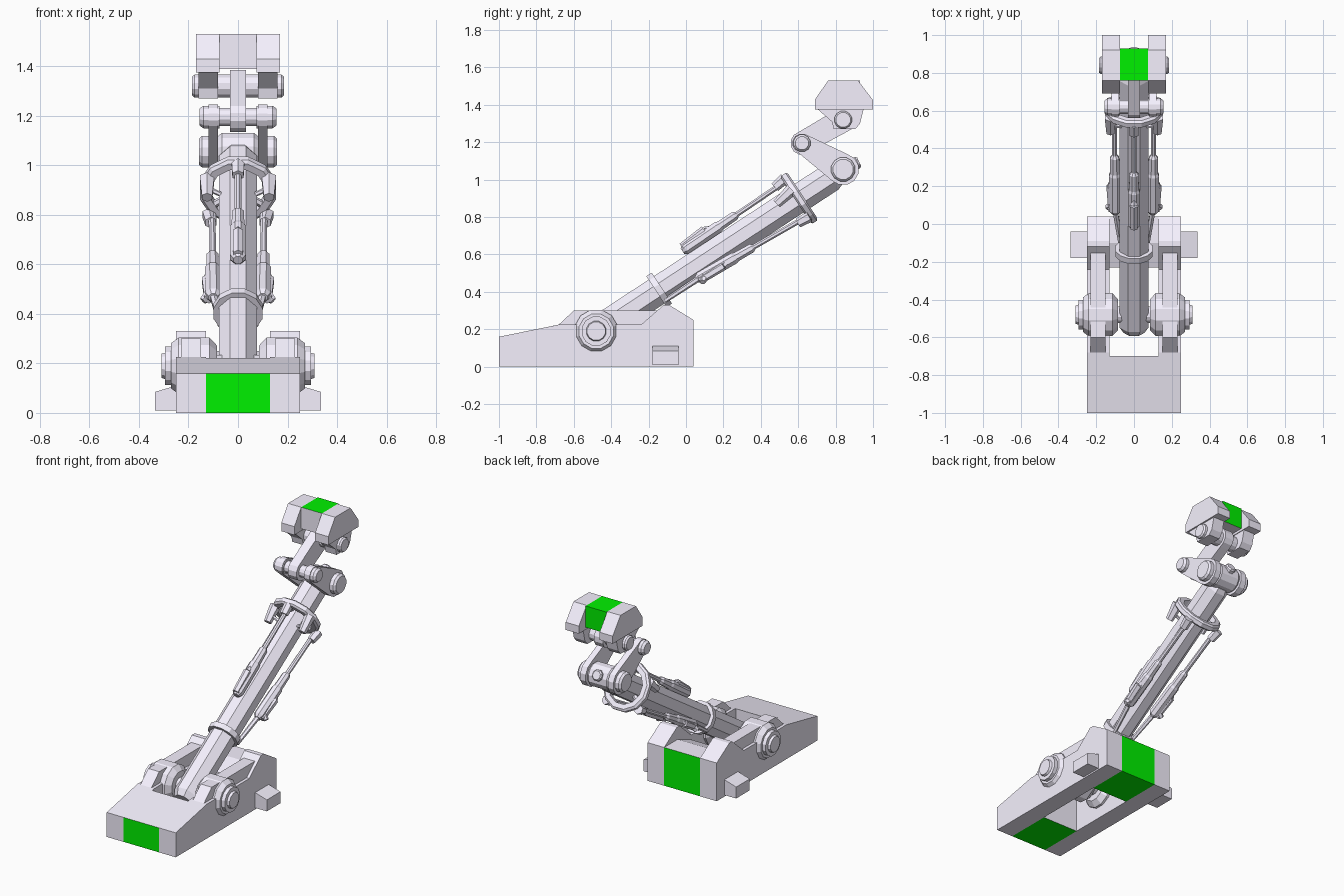
import bpy, bmesh, math
from mathutils import Vector

if "Cube" in bpy.data.objects:
    bpy.data.objects.remove(bpy.data.objects["Cube"])

pale = bpy.data.materials.new("pale_grey")
pale.diffuse_color = (0.92, 0.885, 1.0, 1)
pale.use_nodes = True
pale.node_tree.nodes["Principled BSDF"].inputs["Base Color"].default_value = pale.diffuse_color
green = bpy.data.materials.new("green")
green.diffuse_color = (0.0, 0.88, 0.0, 1)
green.use_nodes = True
green.node_tree.nodes["Principled BSDF"].inputs["Base Color"].default_value = green.diffuse_color


def finish(name, bm, is_green=None):
    bmesh.ops.recalc_face_normals(bm, faces=bm.faces[:])
    me = bpy.data.meshes.new(name)
    me.materials.append(pale)
    if is_green:
        me.materials.append(green)
        bm.normal_update()
        for f in bm.faces:
            f.material_index = int(is_green(f.normal))
    bm.to_mesh(me)
    bm.free()
    ob = bpy.data.objects.new(name, me)
    bpy.context.collection.objects.link(ob)
    return ob


def slab(name, profile, x0, x1, is_green=None):
    """Side profile (y, z) extruded along x."""
    bm = bmesh.new()
    a = [bm.verts.new((x0, y, z)) for y, z in profile]
    b = [bm.verts.new((x1, y, z)) for y, z in profile]
    bm.faces.new(a)
    bm.faces.new(b)
    n = len(a)
    for i in range(n):
        j = (i + 1) % n
        bm.faces.new((a[i], a[j], b[j], b[i]))
    return finish(name, bm, is_green)


def lathe(name, origin, axis, stations, seg=12, closed=False, phase=0.5):
    """Turned part: stations are (distance along axis, radius)."""
    o, d = Vector(origin), Vector(axis).normalized()
    p = Vector((1, 0, 0)) if abs(d.x) < 0.9 else Vector((0, 1, 0))
    p = (p - d * p.dot(d)).normalized()
    q = d.cross(p)
    bm = bmesh.new()
    rings = []
    for t, r in stations:
        angs = [2 * math.pi * (i + phase) / seg for i in range(seg)]
        rings.append([bm.verts.new(o + d * t + (p * math.cos(a) + q * math.sin(a)) * r) for a in angs])
    pairs = list(zip(rings, rings[1:])) + ([(rings[-1], rings[0])] if closed else [])
    for a, b in pairs:
        for i in range(seg):
            j = (i + 1) % seg
            bm.faces.new((a[i], a[j], b[j], b[i]))
    if not closed:
        bm.faces.new(rings[0])
        bm.faces.new(rings[-1])
    return finish(name, bm)


def link(name, c0, r0, c1, r1, x0, x1, seg=12):
    """Round-ended link between two pivots (y, z)."""
    bm = bmesh.new()
    for x in (x0, x1):
        for (y, z), r in ((c0, r0), (c1, r1)):
            for i in range(seg):
                a = 2 * math.pi * (i + .5) / seg
                bm.verts.new((x, y + r * math.cos(a), z + r * math.sin(a)))
    res = bmesh.ops.convex_hull(bm, input=bm.verts[:])
    junk = {g for g in res["geom_interior"] if isinstance(g, bmesh.types.BMVert)}
    bmesh.ops.delete(bm, geom=list(junk), context='VERTS')
    bmesh.ops.dissolve_limit(bm, angle_limit=0.02, verts=bm.verts[:], edges=bm.edges[:])
    return finish(name, bm)


X = (1, 0, 0)
HINGE, WRIST, ELBOW, NECK = (-.48, .19), (.84, 1.055), (.62, 1.195), (.84, 1.32)

# Base centre blocks with an open slot between them
slab("base_front_centre", [(-1, 0), (-1, .16), (-.7, .221), (-.7, 0)], -.13, .13,
     lambda n: n.y < -.9 or n.z < -.9)
slab("base_rear_centre", [(-.23, 0), (-.23, .2), (-.1, .25), (.04, .25), (.04, 0)], -.13, .13,
     lambda n: n.y > .9 or n.z < -.9)

for s, side in ((-1, "left"), (1, "right")):
    # Base rail, hinge bracket and foot block
    slab(f"base_rail_{side}", [(-1, 0), (-1, .16), (-.68, .225), (-.24, .225), (-.12, .33),
                               (-.09, .33), (.04, .25), (.04, 0)], s * .13, s * .25)
    slab(f"hinge_bracket_{side}", [(-.68, .2), (-.68, .225), (-.6, .3), (-.15, .3), (-.15, .2)],
         s * .15, s * .23)
    bm = bmesh.new()
    sec = [(.24, .01), (.335, .01), (.335, .085), (.25, .11), (.24, .11)]
    a = [bm.verts.new((s * x, -.18, z)) for x, z in sec]
    f = bm.faces.new(a)
    g = bmesh.ops.extrude_face_region(bm, geom=[f])["geom"]
    bmesh.ops.translate(bm, vec=(0, .14, 0), verts=[v for v in g if isinstance(v, bmesh.types.BMVert)])
    if f.is_valid and len(bm.faces) < 7:
        bm.faces.new(a)
    finish(f"side_foot_{side}", bm)
    # Hinge drum
    lathe(f"hinge_drum_{side}", (0, *HINGE), (s, 0, 0),
          [(.085, .085), (.115, .118), (.24, .118), (.27, .095), (.27, .08), (.295, .08), (.295, .055),
           (.31, .05)])
lathe("hinge_shaft", (0, *HINGE), X, [(-.1, .045), (.1, .045)])

# Boom: coordinates t along the axis, n above it
o = Vector((0, *HINGE))
u = (Vector((0, *WRIST)) - o).normalized()
nv = Vector((0, -u.z, u.y))


def boom(x, t, n):
    return o + u * t + nv * n + Vector((x, 0, 0))


lathe("boom_tube", o, u, [(-.1, .06), (-.06, .083), (1.5, .083), (1.53, .07)], 8)
lathe("lower_collar", o, u, [(.385, .075), (.385, .102), (.42, .102), (.42, .075)], 12, True)
lathe("upper_collar", o, u, [(1.275, .115), (1.275, .145), (1.285, .158), (1.31, .158), (1.32, .145),
                             (1.32, .115)], 12, True)


def rod(name, p, q, r0, r1, seg=6):
    return lathe(name, p, q - p, [(0, r0), ((q - p).length, r1)], seg)


# Three boom pistons, each with body, rod, valve and lug
for name, x0, n0, x1, n1, shift in (("top", 0, .105, 0, .115, .02), ("left", -.1, -.065, -.105, -.105, 0),
                                    ("right", .1, -.065, .105, -.105, 0)):
    a, b = boom(x0, .62 + shift, n0), boom(x1, 1.28, n1)
    d = b - a
    lathe(f"piston_body_{name}", a, d, [(-.02, .02), (0, .034), (.21, .034), (.225, .028), (.32, .026),
                                        (.335, .015), (d.length, .015)], 8)
    out = (Vector((x0, 0, 0)) + nv * n0).normalized()
    rod(f"piston_valve_{name}", a + out * .02 - u * .01, a + out * .03 + u * .14, .022, .024)
    rod(f"valve_pipe_{name}", a + out * .03 + u * .14, a + out * .005 + u * .22, .018, .01)
    if name != "top":
        rod(f"piston_tail_{name}", boom(x0 * .7, .40, n0), a, .013, .016)
        rod(f"valve_hook_{name}", a + out * .02 + u * .02, a + out * .05 + u * .0, .024, .016)
    rod(f"piston_lug_{name}", b - u * .06 + out * .005, b + out * .015 + u * .01, .026, .03)

# Upper collar side lugs and spokes to the boom
for s, side in ((-1, "left"), (1, "right")):
    rod(f"collar_lug_{side}", boom(s * .125, 1.18, .04), boom(s * .125, 1.29, .06), .024, .034)
    rod(f"collar_spoke_{side}", boom(s * .06, 1.21, .03), boom(s * .14, 1.23, .06), .01, .01)
    rod(f"collar_brace_{side}", boom(s * .06, 1.29, -.04), boom(s * .12, 1.29, -.08), .015, .015)
rod("collar_brace_top", boom(0, 1.29, .06), boom(0, 1.29, .135), .018, .018)

# Wrist, elbow and neck pivots
lathe("wrist_drum", (0, *WRIST), X, [(-.08, .066), (-.065, .078), (.065, .078), (.08, .066)])
lathe("wrist_nub", (0, *WRIST), (0, .85, .4), [(0, .036), (.085, .036), (.095, .028)], 8)
lathe("wrist_pin", (0, *WRIST), X, [(-.158, .055), (-.145, .066), (.145, .066), (.158, .055)])
lathe("elbow_pin", (0, *ELBOW), X, [(-.155, .036), (-.14, .047), (-.075, .047), (-.075, .038), (.075, .038),
                                    (.075, .047), (.14, .047), (.155, .036)])
lathe("neck_pin", (0, *NECK), X, [(-.185, .04), (-.175, .048), (.175, .048), (.185, .04)])

# Links of the folding neck
link("neck_arm", ELBOW, .062, NECK, .068, -.032, .032)
for s, side in ((-1, "left"), (1, "right")):
    link(f"wrist_link_{side}", WRIST, .085, ELBOW, .052, s * .08, s * .12)
    # Head cheeks and the clevis under each one
    slab(f"head_cheek_{side}", [(.69, 1.375), (.69, 1.43), (.76, 1.53), (.92, 1.53), (1, 1.425), (1, 1.375)],
         s * .075, s * .17)
    slab(f"head_clevis_{side}", [(.70, 1.38), (.78, 1.31), (.79, 1.27), (.905, 1.27), (.93, 1.3), (.95, 1.38)],
         s * .08, s * .16)

# Head centre, green on top and back
slab("head_centre", [(.76, 1.39), (.76, 1.53), (.93, 1.53), (.93, 1.39)], -.075, .075,
     lambda n: n.z > .9 or n.y > .9)
